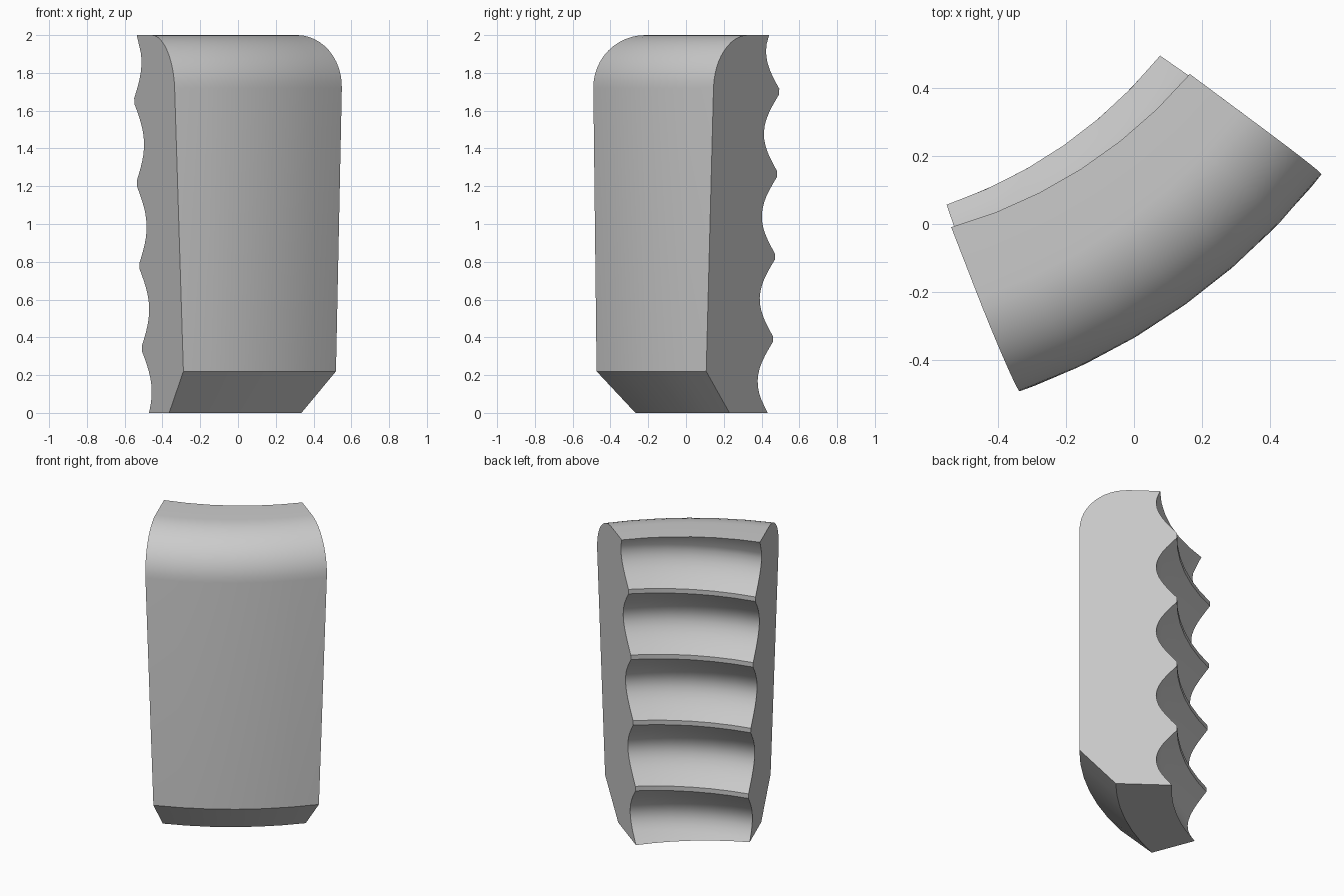
import bpy, bmesh, math
from mathutils import Vector

if "Cube" in bpy.data.objects:
    bpy.data.objects.remove(bpy.data.objects["Cube"])

# Block curved around a vertical axis: bevelled outside, scalloped grip inside
AXIS = Vector((-0.997, 1.364, 0))
R_OUT, R_RIDGE, DEPTH = 1.969, 1.382, 0.125
PITCH, RIDGE_Z, BAND = 0.437, 0.365, 0.03
TILT = 0.025          # grooves climb slightly from one end to the other
SEGMENTS = 6


def groove_radius(zp):
    """Inner radius at pattern height zp: flat ridge bands between rounded grooves."""
    off = (zp - RIDGE_Z) % PITCH - PITCH / 2
    t = min(1.0, abs(off) / ((PITCH - BAND) / 2))
    return R_RIDGE + DEPTH * math.cos(math.pi * t / 2)


def profile(f):
    """Closed (radius, height) section at sweep position f in -1..1."""
    pts = [(1.75, 0.0), (R_OUT, 0.22)]
    for i in range(13):                       # rounded top shoulder
        a = math.pi / 2 * i / 12
        pts.append((R_OUT - 0.3 + 0.3 * math.cos(a), 1.72 + 0.28 * math.sin(a)))
    pts.append((groove_radius(2 - TILT * f), 2.0))
    half = (PITCH - BAND) / 2
    rows = []
    for k in range(5):                        # five finger grooves
        mid = RIDGE_Z + PITCH * (k - 0.5)
        rows += [mid + half * j / 6 for j in range(-6, 7)]
    for zp in sorted(rows, reverse=True):
        if 0.04 < zp < 1.96:
            pts.append((groove_radius(zp), zp + TILT * f))
    pts.append((groove_radius(-TILT * f), 0.0))
    return pts


def place(r, z, f):
    """Sweep a section point round the axis, ending on slanted flat sides."""
    half = math.radians(16.05) - math.asin(0.033 * (1.7 - z) / r)
    ang = math.radians(-54.3 - 1.36 * (R_OUT - r)) + f * half
    return AXIS + Vector((r * math.cos(ang), r * math.sin(ang), z))


bm = bmesh.new()
rings = []
for s in range(SEGMENTS + 1):
    f = 2 * s / SEGMENTS - 1
    rings.append([bm.verts.new(place(r, z, f)) for r, z in profile(f)])
n = len(rings[0])
for a, b in zip(rings, rings[1:]):
    for i in range(n):
        j = (i + 1) % n
        bm.faces.new((a[i], a[j], b[j], b[i]))
# Flat sides
bm.faces.new(rings[0])
bm.faces.new(rings[-1])
bmesh.ops.recalc_face_normals(bm, faces=bm.faces)

mesh = bpy.data.meshes.new("grip_block")
bm.to_mesh(mesh)
bm.free()
grip = bpy.data.objects.new("grip_block", mesh)
bpy.context.collection.objects.link(grip)

grey = bpy.data.materials.new("light grey")
grey.diffuse_color = (0.6, 0.6, 0.6, 1)
grey.use_nodes = True
grey.node_tree.nodes["Principled BSDF"].inputs["Base Color"].default_value = grey.diffuse_color
mesh.materials.append(grey)

bpy.context.view_layer.objects.active = grip
grip.select_set(True)
bpy.ops.object.shade_smooth_by_angle(angle=math.radians(30))
